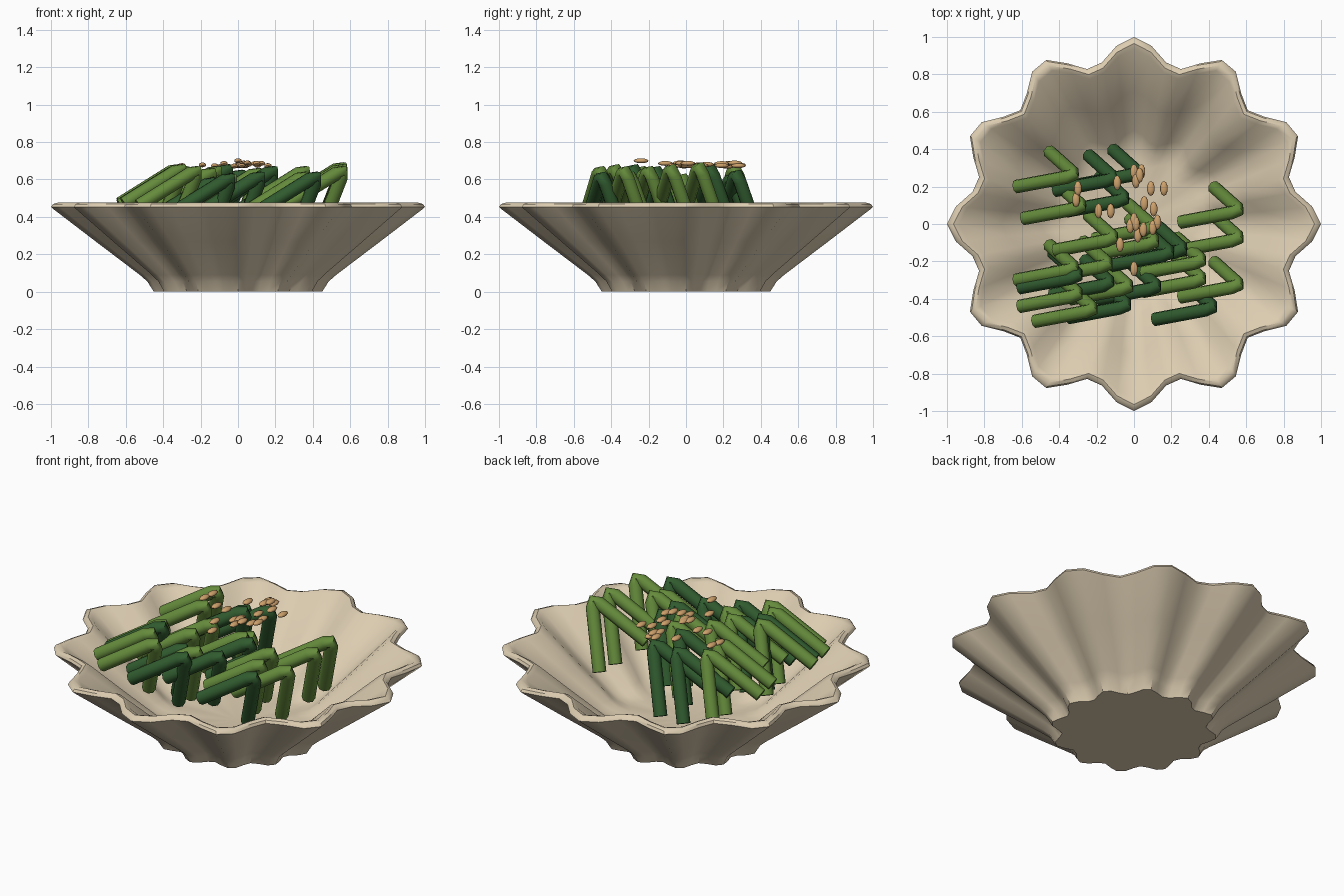
import bpy, bmesh, math, random
from mathutils import Vector

if "Cube" in bpy.data.objects:
    bpy.data.objects.remove(bpy.data.objects["Cube"])

random.seed(4)


def material(name, rgb):
    m = bpy.data.materials.new(name)
    m.diffuse_color = (*rgb, 1)
    m.use_nodes = True
    m.node_tree.nodes["Principled BSDF"].inputs["Base Color"].default_value = m.diffuse_color
    return m


CREAM = material("cream ceramic", (0.72, 0.61, 0.44))
LIGHT = material("light green", (0.13, 0.26, 0.045))
DARK = material("dark green", (0.03, 0.105, 0.028))
TAN = material("toasted tan", (0.62, 0.36, 0.15))


def finish(name, bm, mat, angle):
    bmesh.ops.recalc_face_normals(bm, faces=bm.faces[:])
    me = bpy.data.meshes.new(name)
    bm.to_mesh(me)
    bm.free()
    me.materials.append(mat)
    ob = bpy.data.objects.new(name, me)
    bpy.context.collection.objects.link(ob)
    bpy.ops.object.select_all(action='DESELECT')
    ob.select_set(True)
    bpy.context.view_layer.objects.active = ob
    bpy.ops.object.shade_smooth_by_angle(angle=math.radians(angle))
    return ob


# Scalloped bowl: closed profile swept round with twelve lobes
def bowl():
    profile = [(0.45, 0), (0.485, 0.055), (0.525, 0.09), (0.76, 0.268), (0.985, 0.44),
               (1.0, 0.453), (0.99, 0.468), (0.965, 0.476), (0.935, 0.465),
               (0.71, 0.29), (0.5, 0.13), (0.44, 0.095), (0.36, 0.08)]
    n = 64
    bm = bmesh.new()
    rings = []
    for r, z in profile:
        ring = []
        for i in range(n):
            a = 2 * math.pi * i / n
            s = r * (0.93 + 0.07 * math.cos(12 * a))
            ring.append(bm.verts.new((s * math.cos(a), s * math.sin(a), z)))
        rings.append(ring)
    for lo, hi in zip(rings, rings[1:]):
        for i in range(n):
            j = (i + 1) % n
            bm.faces.new((lo[i], lo[j], hi[j], hi[i]))
    # underside and inner floor
    for ring, z in ((rings[0], 0), (rings[-1], 0.075)):
        c = bm.verts.new((0, 0, z))
        for i in range(n):
            bm.faces.new((ring[i], ring[(i + 1) % n], c))
    finish("bowl", bm, CREAM, 40)


# Bent bean: eight-sided tube along a short leg, a rounded bend and a long leg
def bean(x, y, z, mat):
    b = Vector((x, y, z))
    long_end = b + Vector((-0.32, -0.06, -0.20))
    short_end = b + Vector((-0.14, 0.125, -0.36))
    p = b.lerp(short_end, 0.13)
    q = b.lerp(long_end, 0.13)
    mid = (p + q) * 0.25 + b * 0.5
    path = [short_end, p, mid, q, long_end]
    side = (short_end - b).cross(long_end - b).normalized()
    bm = bmesh.new()
    rings = []
    for k, c in enumerate(path):
        t = (path[min(k + 1, 4)] - path[max(k - 1, 0)]).normalized()
        up = side.cross(t)
        rings.append([bm.verts.new(c + 0.037 * (side * math.cos(a) + up * math.sin(a)))
                      for a in (math.pi * i / 4 for i in range(8))])
    for lo, hi in zip(rings, rings[1:]):
        for i in range(8):
            j = (i + 1) % 8
            bm.faces.new((lo[i], lo[j], hi[j], hi[i]))
    bm.faces.new(rings[0])
    bm.faces.new(rings[-1])
    finish("bean", bm, mat, 50)


# Seed: small flattened ellipsoid lying along y
def seed(x, y):
    bm = bmesh.new()
    bmesh.ops.create_uvsphere(bm, u_segments=10, v_segments=6, radius=1)
    z = random.uniform(0.67, 0.69) if y > -0.2 else 0.70
    for v in bm.verts:
        v.co = (x + v.co.x * 0.021, y + v.co.y * 0.04, z + v.co.z * 0.013)
    finish("seed", bm, TAN, 60)


bowl()

# Bend positions of the beans
light_beans = [(-0.31, 0.26, 0.67), (-0.27, 0.09, 0.66), (-0.10, -0.08, 0.66),
               (0.11, -0.02, 0.62), (0.12, -0.10, 0.65), (0.37, -0.20, 0.66),
               (0.57, 0.07, 0.68), (0.57, -0.08, 0.67), (0.57, -0.33, 0.66),
               (0.37, -0.30, 0.63), (-0.13, -0.22, 0.65), (-0.31, -0.24, 0.66),
               (-0.29, -0.38, 0.67), (-0.21, -0.46, 0.66), (-0.02, -0.34, 0.62)]
dark_beans = [(0.03, 0.27, 0.64), (-0.04, 0.13, 0.67), (-0.10, 0.24, 0.62),
              (0.20, -0.16, 0.66), (0.27, -0.14, 0.60), (0.13, -0.34, 0.63),
              (0.43, -0.45, 0.63), (-0.29, -0.28, 0.67), (-0.03, -0.44, 0.62),
              (-0.12, -0.32, 0.60)]
for p in light_beans:
    bean(*p, LIGHT)
for p in dark_beans:
    bean(*p, DARK)

# Seeds scattered on top
for p in [(-0.30, 0.19), (-0.31, 0.13), (-0.19, 0.07), (-0.125, 0.07), (-0.09, 0.22),
          (0.0, 0.28), (0.03, 0.26), (0.01, 0.23), (0.09, 0.19), (0.16, 0.19),
          (0.055, 0.11), (0.105, 0.08), (0.0, 0.02), (-0.02, -0.01), (0.02, -0.06),
          (0.05, -0.03), (0.10, -0.02), (0.125, 0.01), (-0.075, -0.11), (0.0, -0.24),
          (0.04, 0.28), (0.01, 0.0)]:
    seed(*p)
